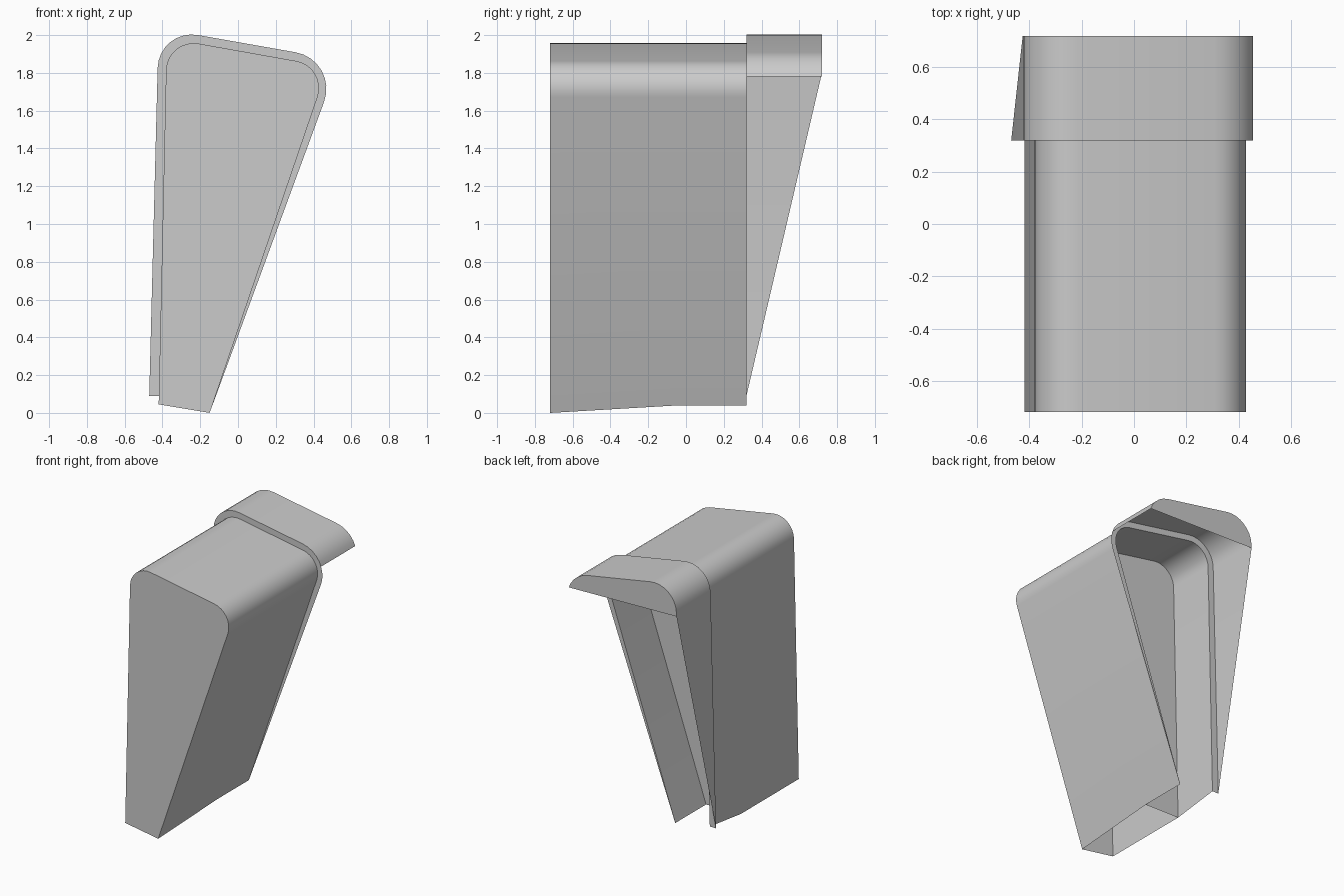
import bpy, bmesh, math
from mathutils import Vector

if "Cube" in bpy.data.objects:
    bpy.data.objects.remove(bpy.data.objects["Cube"])

FRONT, MID, RIM, BACK = -0.72, -0.04, 0.32, 0.72


def arc(prev, corner, nxt, t, n=8):
    """Round a corner with a circular arc starting t away from it."""
    p, c, q = Vector(prev), Vector(corner), Vector(nxt)
    u, v = (p - c).normalized(), (q - c).normalized()
    half = math.acos(u.dot(v)) / 2
    r = t * math.tan(half)
    centre = c + (u + v).normalized() * (t / math.cos(half))
    a, b = c + u * t - centre, c + v * t - centre
    ang = a.angle(b)
    return [centre + (a * math.sin(ang * (1 - i / n)) + b * math.sin(ang * i / n)) / math.sin(ang)
            for i in range(n + 1)]


def profile(left, c_left, c_right, right, t_left, t_right):
    """Open arch: left foot, two rounded corners, right foot."""
    return ([Vector(left)] + arc(left, c_left, c_right, t_left)
            + arc(c_left, c_right, right, t_right) + [Vector(right)])


def with_feet(prof, zl, zr):
    """Slide both ends of the arch along their walls to the given heights."""
    out = list(prof)
    for end, nb, z in ((0, 1, zl), (-1, -2, zr)):
        a, b = prof[end], prof[nb]
        out[end] = a + (b - a) * ((z - a.y) / (b.y - a.y))
    return out


def at_y(prof, y):
    return [(p.x, y, p.y) for p in prof]


def build(name, rows, caps=()):
    """Skin successive rows with quads; cap the chosen rows."""
    bm = bmesh.new()
    vs = [[bm.verts.new(p) for p in row] for row in rows]
    if len(vs) > 1:
        for a, b in zip(vs, vs[1:]):
            for i in range(len(a) - 1):
                bm.faces.new((a[i], a[i + 1], b[i + 1], b[i]))
    for c in caps:
        bm.faces.new(vs[c])
    bmesh.ops.recalc_face_normals(bm, faces=bm.faces)
    mesh = bpy.data.meshes.new(name)
    bm.to_mesh(mesh)
    bm.free()
    ob = bpy.data.objects.new(name, mesh)
    bpy.context.collection.objects.link(ob)
    bpy.ops.object.select_all(action='DESELECT')
    ob.select_set(True)
    bpy.context.view_layer.objects.active = ob
    bpy.ops.object.shade_smooth_by_angle(angle=math.radians(30))
    return ob


inner = profile((-0.42, 0.045), (-0.377, 1.985), (0.476, 1.833), (-0.15, 0.0), 0.17, 0.17)
outer = profile((-0.47, 0.09), (-0.42, 2.037), (0.537, 1.868), (-0.15, 0.0), 0.21, 0.235)

# Tapered shell, open below and behind
inner_mid = with_feet(inner, 0.045, 0.04)
inner_rim = with_feet(inner, 0.09, 0.04)
build("body_shell", [at_y(inner, FRONT), at_y(inner_mid, MID), at_y(inner_rim, RIM)], caps=(0,))

# Wall inside the shell
build("inner_partition", [at_y(inner_mid, MID)], caps=(0,))

# Flat step out to the larger rear profile
build("rim_flange", [at_y(inner_rim, RIM), at_y(with_feet(outer, 0.09, 0.04), RIM)])

# Rear hood: full left side slanting up to the back plate, short right side
CUT = 1.78
keep = [outer[0]]
for a, b in zip(outer, outer[1:]):
    if a.x > 0 and b.y < CUT:
        keep.append(a + (b - a) * ((CUT - a.y) / (b.y - a.y)))
        break
    keep.append(b)
rear = list(keep)
rear[0] = outer[0] + (outer[1] - outer[0]) * ((1.8 - outer[0].y) / (outer[1].y - outer[0].y))
build("rear_hood", [at_y(keep, RIM), at_y(rear, BACK)], caps=(1,))
